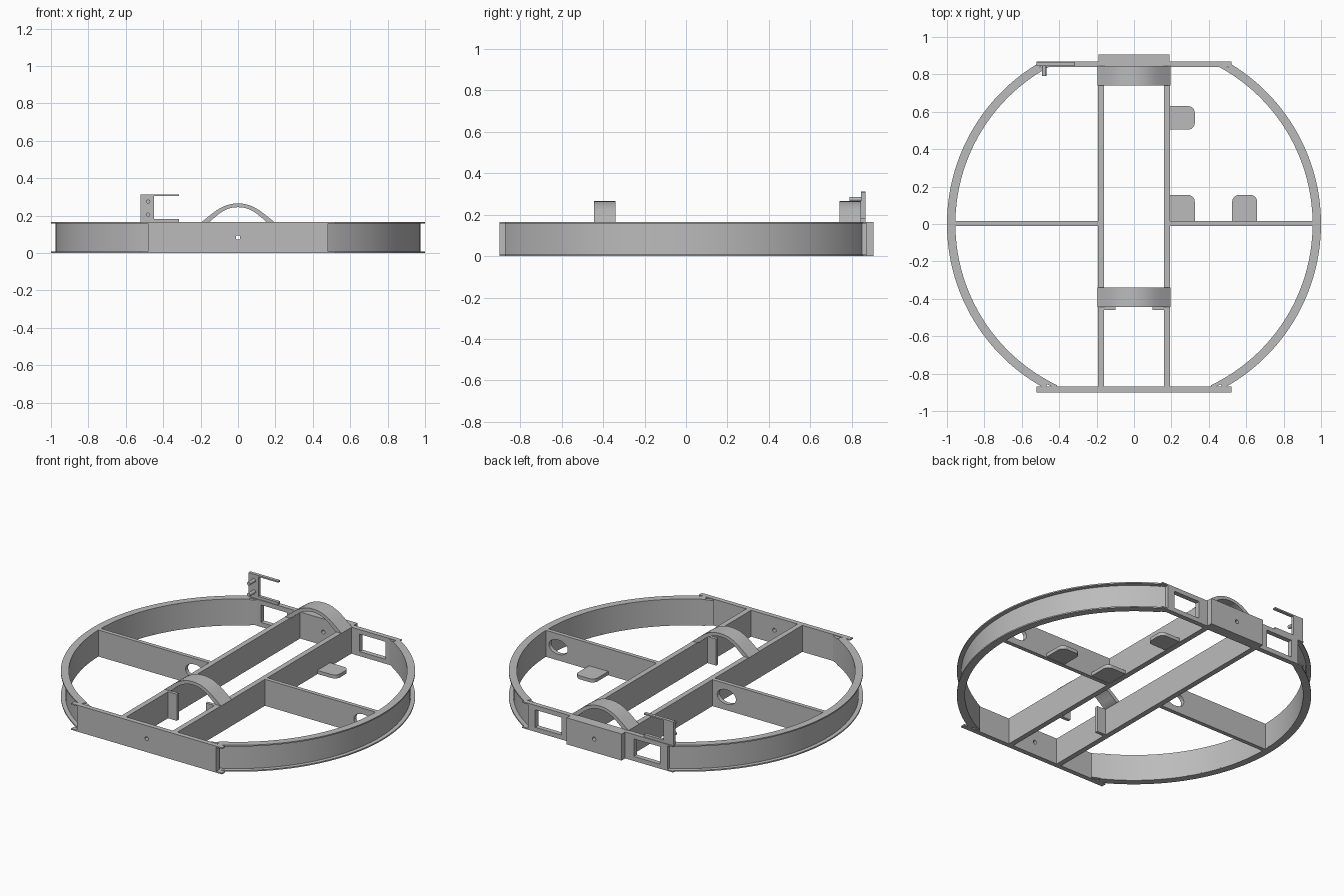
import bpy, bmesh, math
from mathutils import Matrix

if "Cube" in bpy.data.objects:
    bpy.data.objects.remove(bpy.data.objects["Cube"], do_unlink=True)

GREY = (0.5, 0.5, 0.5, 1)
mat = bpy.data.materials.new("plain grey")
mat.use_nodes = True
mat.diffuse_color = GREY
mat.node_tree.nodes["Principled BSDF"].inputs["Base Color"].default_value = GREY

H = 0.165      # frame height
LIP = 0.008    # flange thickness


def make(name, bm, smooth=False):
    bmesh.ops.recalc_face_normals(bm, faces=bm.faces)
    me = bpy.data.meshes.new(name)
    bm.to_mesh(me)
    bm.free()
    me.materials.append(mat)
    ob = bpy.data.objects.new(name, me)
    bpy.context.collection.objects.link(ob)
    if smooth:
        activate(ob)
        bpy.ops.object.shade_smooth_by_angle(angle=math.radians(30))
    return ob


def activate(ob):
    bpy.ops.object.select_all(action='DESELECT')
    ob.select_set(True)
    bpy.context.view_layer.objects.active = ob


def box(name, x0, x1, y0, y1, z0, z1):
    bm = bmesh.new()
    bmesh.ops.create_cube(bm, size=1)
    bmesh.ops.scale(bm, vec=(x1 - x0, y1 - y0, z1 - z0), verts=bm.verts)
    bmesh.ops.translate(bm, vec=((x0 + x1) / 2, (y0 + y1) / 2, (z0 + z1) / 2), verts=bm.verts)
    return make(name, bm)


def rod(name, x, z, y0, y1, rx, rz):
    """Round or oval rod along y."""
    bm = bmesh.new()
    bmesh.ops.create_cone(bm, cap_ends=True, segments=24, radius1=1, radius2=1, depth=1)
    bmesh.ops.rotate(bm, matrix=Matrix.Rotation(math.pi / 2, 3, 'X'), verts=bm.verts)
    bmesh.ops.scale(bm, vec=(rx, y1 - y0, rz), verts=bm.verts)
    bmesh.ops.translate(bm, vec=(x, (y0 + y1) / 2, z), verts=bm.verts)
    return make(name, bm, True)


def cut(ob, cutter):
    mod = ob.modifiers.new("cut", 'BOOLEAN')
    mod.object = cutter
    mod.solver = 'EXACT'
    activate(ob)
    bpy.ops.object.modifier_apply(modifier=mod.name)
    bpy.data.objects.remove(cutter, do_unlink=True)


def prism(name, pts, axis, depth, offset, smooth=False):
    """Extrude an outline along z, or along y for an x-z outline."""
    bm = bmesh.new()
    lift = (lambda a, b: (a, offset, b)) if axis == 'Y' else (lambda a, b: (a, b, offset))
    face = bm.faces.new([bm.verts.new(lift(a, b)) for a, b in pts])
    res = bmesh.ops.extrude_face_region(bm, geom=[face])
    verts = [g for g in res["geom"] if isinstance(g, bmesh.types.BMVert)]
    bmesh.ops.translate(bm, vec=(0, depth, 0) if axis == 'Y' else (0, 0, depth), verts=verts)
    return make(name, bm, smooth)


def arc(name, side, r0, r1, z0, z1):
    """Curved strip on one side, ending at the front and back plates."""
    a0, a1 = math.asin(-0.88 / r1), math.asin(0.857 / r1)
    n = 48
    angles = [a0 + (a1 - a0) * i / n for i in range(n + 1)]
    bm = bmesh.new()
    rings = [[bm.verts.new((side * r * math.cos(a), r * math.sin(a), z))
              for r, z in ((r0, z0), (r1, z0), (r1, z1), (r0, z1))] for a in angles]
    for p, q in zip(rings, rings[1:]):
        for k in range(4):
            j = (k + 1) % 4
            bm.faces.new((p[k], p[j], q[j], q[k]))
    bm.faces.new(rings[0])
    bm.faces.new(rings[-1])
    return make(name, bm, True)


# Curved rim with top and bottom flanges, long beams and cross bars
for side, label in ((1, "left"), (-1, "right")):
    arc(label + "_rim_wall", side, 0.955, 0.975, LIP / 2, H - LIP / 2)
    arc(label + "_bottom_flange", side, 0.955, 1.0, 0, LIP)
    arc(label + "_top_flange", side, 0.955, 1.0, H - LIP, H)
    xs = sorted((side * 0.16, side * 0.193))
    box(label + "_long_beam", *xs, -0.88, 0.85, 0, H)
    xs = sorted((side * 0.18, side * 0.96))
    bar = box(label + "_cross_bar", *xs, -0.01, 0.015, 0, H)
    cut(bar, rod("hole", 0.87 if side > 0 else -0.29, 0.083, -0.1, 0.1, 0.065, 0.045))
    # Upright post behind the front arch foot
    xs = sorted((side * 0.1, side * 0.165))
    box(label + "_post", *xs, -0.46, -0.44, 0, H)

# Front plate with its flange tips
front = box("front_plate", -0.48, 0.48, -0.9, -0.87, 0, H)
cut(front, rod("hole", 0, 0.083, -1, -0.8, 0.012, 0.012))

# Back plate with two windows and a thick centre block
back = box("back_plate", -0.48, 0.48, 0.84, 0.87, 0, H)
for s in (1, -1):
    xs = sorted((s * 0.25, s * 0.43))
    cut(back, box("window", *xs, 0.8, 0.95, 0.028, 0.137))
block = box("back_block", -0.19, 0.19, 0.865, 0.905, 0, H)
for ob in (back, block):
    cut(ob, rod("hole", 0, 0.083, 0.8, 0.95, 0.012, 0.012))

for y0, y1, label in ((-0.9, -0.87, "front"), (0.84, 0.87, "back")):
    for s in (1, -1):
        xs = sorted((s * 0.43, s * 0.52))
        for z in (0, H - LIP):
            box(label + "_flange_tip", *xs, y0, y1, z, z + LIP)

# Arched bridges over the beams
half = [(0.195, 0.165), (0.168, 0.187), (0.14, 0.209), (0.115, 0.228), (0.09, 0.243),
        (0.06, 0.256), (0.03, 0.263)]
outer = half + [(0, 0.265)] + [(-x, z) for x, z in reversed(half)]
inner = [(x * 0.9, max(z - 0.02, 0.16)) for x, z in reversed(outer)]
for y, label in ((-0.445, "front"), (0.74, "back")):
    prism(label + "_arch", outer + inner, 'Y', 0.105, y, True)


# Rounded shelf tabs near the bottom
def tab(name, x0, x1, y0, y1, round_near):
    r = 0.035
    corners = [(x1, y1, 0)]
    corners += [(x0, y1, 90)] if round_near == 'Y' else []
    pts = []
    for x, y, start in corners:
        cx = x - r if start == 0 else x + r
        for i in range(7):
            a = math.radians(start + 15 * i)
            pts.append((cx + r * math.cos(a), y - r + r * math.sin(a)))
    if round_near != 'Y':
        pts.append((x0, y1))
    pts.append((x0, y0))
    if round_near == 'X':
        for i in range(7):
            a = math.radians(270 + 15 * i)
            pts.append((x1 - r + r * math.cos(a), y0 + r + r * math.sin(a)))
    else:
        pts.append((x1, y0))
    prism(name, pts, 'Z', 0.022, 0.002)


tab("beam_tab", 0.18, 0.325, 0.505, 0.63, 'X')
tab("corner_tab", 0.18, 0.325, 0.01, 0.155, 'C')
tab("bar_tab", 0.525, 0.658, 0.01, 0.155, 'Y')

# Upright bracket with two arms and two pegs at the back
box("bracket_plate", -0.52, -0.45, 0.845, 0.865, H - LIP, 0.313)
box("bracket_top_arm", -0.46, -0.315, 0.845, 0.865, 0.304, 0.313)
box("bracket_low_arm", -0.46, -0.315, 0.845, 0.865, 0.163, 0.182)
for z in (0.205, 0.275):
    rod("bracket_peg", -0.48, z, 0.79, 0.85, 0.011, 0.011)
